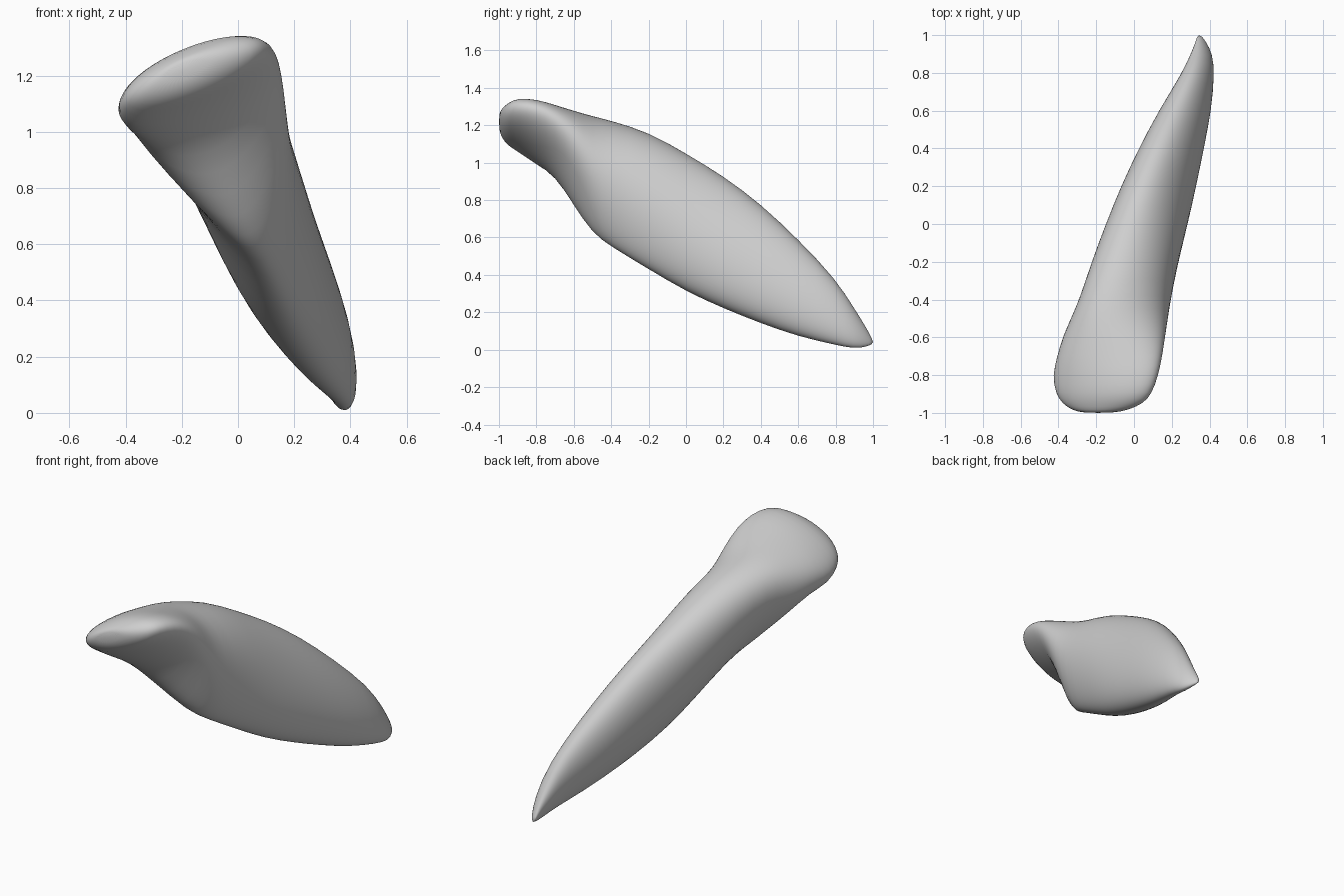
import bpy
import bmesh
import math

default_cube = bpy.data.objects.get("Cube")
if default_cube:
    bpy.data.objects.remove(default_cube, do_unlink=True)

SIDES = 40

# Outline of the tooth along its length: y, left x, right x, lowest z, highest z
STATIONS = [
    (-1.0, -.27, -.11, 1.18, 1.26),
    (-.985, -.33, -.03, 1.13, 1.29),
    (-.95, -.38, .05, 1.09, 1.32),
    (-.9, -.415, .095, 1.06, 1.345),
    (-.8, -.435, .13, .99, 1.34),
    (-.7, -.41, .15, .93, 1.31),
    (-.6, -.38, .165, .77, 1.28),
    (-.5, -.335, .18, .62, 1.25),
    (-.4, -.29, .195, .55, 1.225),
    (-.2, -.225, .235, .43, 1.165),
    (0, -.15, .285, .31, 1.05),
    (.2, -.07, .33, .22, .93),
    (.4, .025, .37, .14, .78),
    (.6, .13, .41, .07, .59),
    (.8, .255, .427, .025, .38),
    (.9, .30, .415, .005, .22),
    (.96, .325, .385, .015, .125),
    (1.0, .335, .355, .03, .05),
]


def blend(start, end, value):
    """Smooth zero-to-one ramp between two positions."""
    t = min(max((value - start) / (end - start), 0), 1)
    return t * t * (3 - 2 * t)


def fit(values, low, high):
    """Stretch a list of coordinates to fill a given range."""
    smallest, largest = min(values), max(values)
    scale = (high - low) / (largest - smallest)
    return [low + (v - smallest) * scale for v in values]


def cross_section(y, left, right, bottom, top):
    """Slanted flat blade at the crown, wedge at the neck, leaning oval at the root."""
    root = blend(-.9, -.3, y)
    tilt = .85 * (1 - blend(-.9, -.4, y))
    lean = .5 * root
    taper = .42 * blend(-.9, -.55, y) * (1 - blend(-.5, .3, y))
    xs, zs = [], []
    for i in range(SIDES):
        angle = math.tau * i / SIDES
        across, up = math.cos(angle), math.sin(angle)
        xs.append(across * (1 + taper * up) - lean * up)
        zs.append(up + tilt * across)
    return [(x, y, z) for x, z in zip(fit(xs, left, right), fit(zs, bottom, top))]


# Loft the sections into one closed skin
bm = bmesh.new()
rings = [[bm.verts.new(p) for p in cross_section(*station)] for station in STATIONS]
for ring, following in zip(rings, rings[1:]):
    for i in range(SIDES):
        j = (i + 1) % SIDES
        bm.faces.new((ring[i], ring[j], following[j], following[i]))
bm.faces.new(rings[0])
bm.faces.new(rings[-1])
bmesh.ops.recalc_face_normals(bm, faces=bm.faces)

mesh = bpy.data.meshes.new("tooth")
bm.to_mesh(mesh)
bm.free()
tooth = bpy.data.objects.new("tooth", mesh)
bpy.context.collection.objects.link(tooth)

# Pale grey surface
grey = bpy.data.materials.new("pale_grey")
grey.use_nodes = True
colour = (.62, .62, .62, 1)
grey.diffuse_color = colour
grey.node_tree.nodes["Principled BSDF"].inputs["Base Color"].default_value = colour
mesh.materials.append(grey)

# Rounded, smooth shaded finish
smoothing = tooth.modifiers.new("smoothing", 'SUBSURF')
smoothing.levels = smoothing.render_levels = 1
mesh.polygons.foreach_set("use_smooth", [True] * len(mesh.polygons))
mesh.update()
